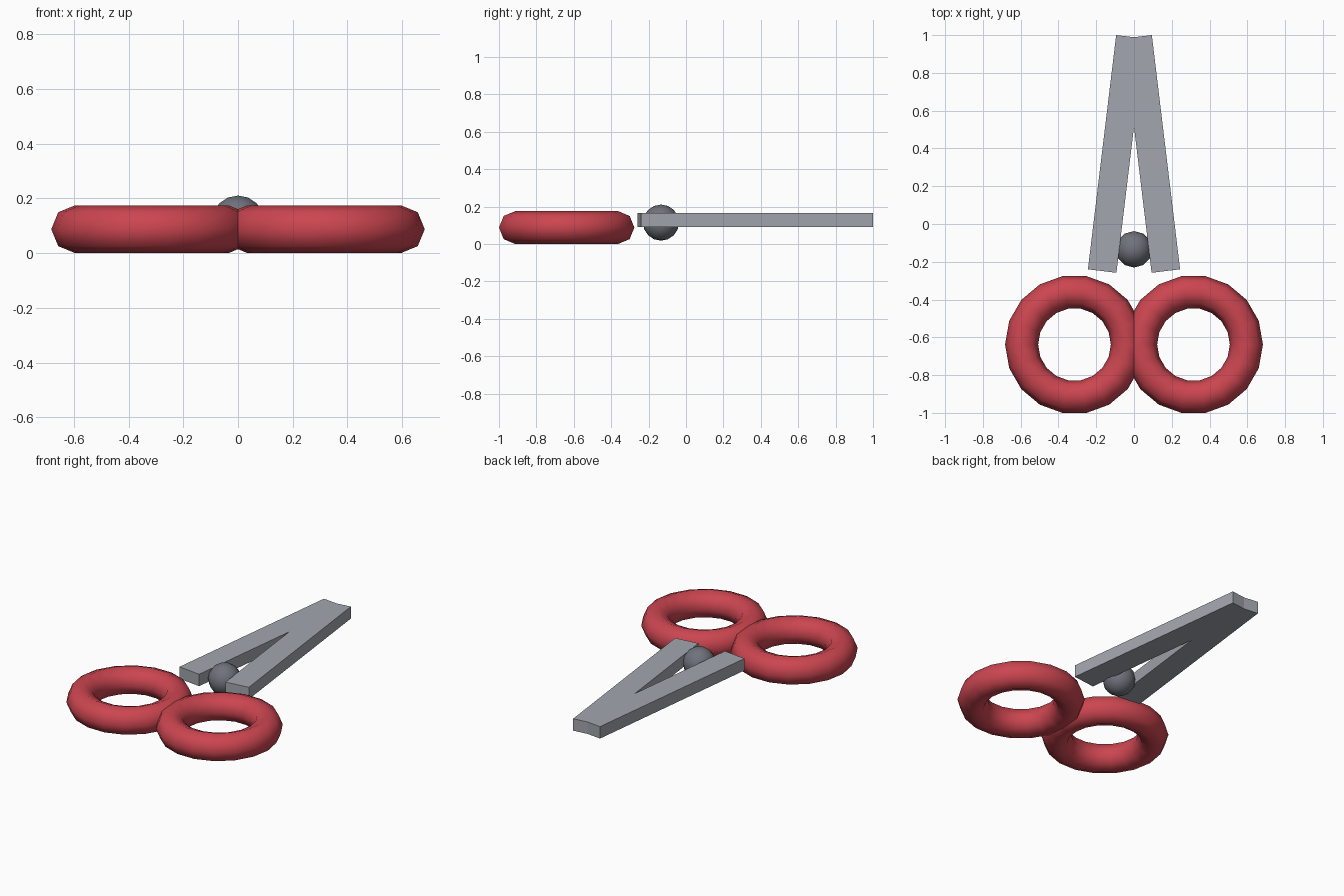
import bpy

if "Cube" in bpy.data.objects:
    bpy.data.objects.remove(bpy.data.objects["Cube"])


def material(name, color):
    m = bpy.data.materials.new(name)
    m.diffuse_color = (*color, 1)
    m.use_nodes = True
    m.node_tree.nodes["Principled BSDF"].inputs["Base Color"].default_value = m.diffuse_color
    return m


red = material("red_plastic", (0.60, 0.06, 0.08))
steel = material("steel", (0.36, 0.38, 0.42))
dark_steel = material("dark_steel", (0.16, 0.17, 0.20))


def finish(name, mat, smooth=False):
    ob = bpy.context.object
    ob.name = name
    ob.data.materials.append(mat)
    if smooth:
        bpy.ops.object.shade_smooth()
    return ob


for side, label in ((-1, "left"), (1, "right")):
    # Finger ring
    bpy.ops.mesh.primitive_torus_add(
        major_segments=18, minor_segments=8, major_radius=0.28, minor_radius=0.0875,
        location=(side * 0.315, -0.638, 0.0875))
    finish(label + "_finger_ring", red, True)

    # Blade, leaning in so that the tips overlap
    bpy.ops.mesh.primitive_cube_add(
        size=1, location=(side * 0.0938, 0.371, 0.128), rotation=(0, 0, side * 0.12))
    blade = finish(label + "_blade", steel)
    blade.scale = (0.152, 1.249, 0.076)

# Pivot between the blades
bpy.ops.mesh.primitive_uv_sphere_add(
    segments=12, ring_count=8, radius=0.0965, location=(0, -0.134, 0.114))
finish("pivot", dark_steel, True)
